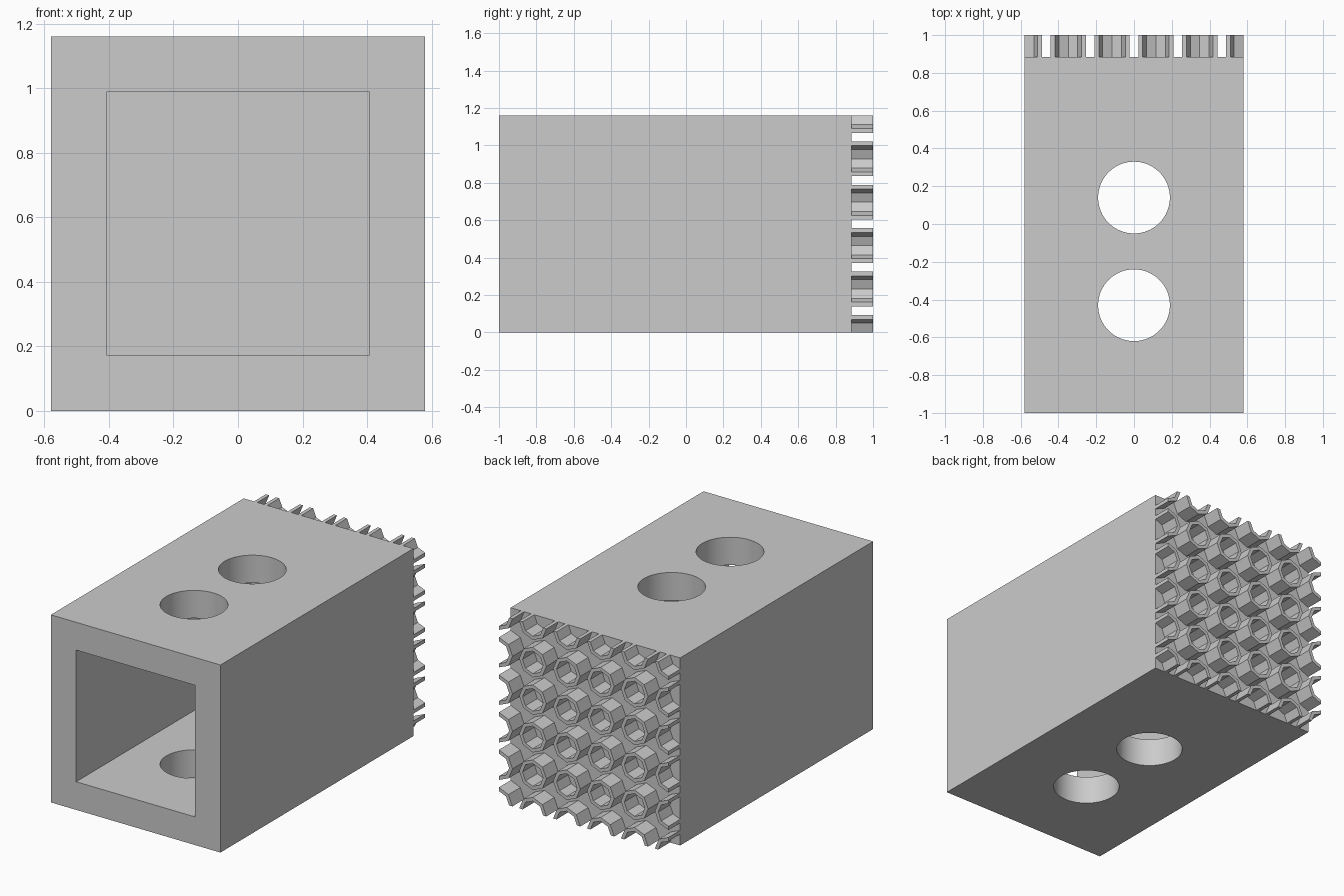
import bpy, bmesh
from math import cos, sin, pi

HALF, HEIGHT = 0.58, 1.16          # half width and height of the block
FRONT, BACK, END = -1.0, 0.885, 1.0

old = bpy.data.objects.get("Cube")
if old:
    bpy.data.objects.remove(old, do_unlink=True)

grey = bpy.data.materials.new("plain grey")
grey.use_nodes = True
colour = (0.6, 0.6, 0.6, 1)
grey.diffuse_color = colour
grey.node_tree.nodes["Principled BSDF"].inputs["Base Color"].default_value = colour


def box(name, lo, hi):
    centre = [(a + b) / 2 for a, b in zip(lo, hi)]
    bpy.ops.mesh.primitive_cube_add(size=1, location=centre)
    ob = bpy.context.object
    ob.name = name
    ob.scale = [b - a for a, b in zip(lo, hi)]
    bpy.ops.object.transform_apply(location=True, scale=True, rotation=False)
    return ob


def cut(target, cutter):
    mod = target.modifiers.new("cut", 'BOOLEAN')
    mod.operation, mod.solver, mod.object = 'DIFFERENCE', 'EXACT', cutter
    bpy.context.view_layer.objects.active = target
    bpy.ops.object.modifier_apply(modifier=mod.name)
    bpy.data.objects.remove(cutter, do_unlink=True)


# Hollow block, open at the front, closed at the back
block = box("hollow_block", (-HALF, FRONT, 0), (HALF, BACK, HEIGHT))
cut(block, box("cavity_cutter", (-0.407, FRONT - 0.1, 0.174), (0.407, 0.71, 0.988)))

# Round holes through the top and bottom walls
for y in (-0.43, 0.14):
    bpy.ops.mesh.primitive_cylinder_add(vertices=64, radius=0.19, depth=2,
                                        location=(0, y, HEIGHT / 2))
    cut(block, bpy.context.object)
block.data.materials.clear()
block.data.materials.append(grey)
bpy.ops.object.select_all(action='DESELECT')
block.select_set(True)
bpy.context.view_layer.objects.active = block
bpy.ops.object.shade_smooth_by_angle(angle=pi / 6)

# Grid of octagonal tubes on the back, trimmed flush with the block sides
OUTER, INNER, SIDES, COUNT = 0.093, 0.07, 8, 6
pitch = HEIGHT / (COUNT - 1)
bm = bmesh.new()


def tube(cx, cz):
    def kept(i):
        a = (i + 0.5) * 2 * pi / SIDES
        return (abs(cx + OUTER * cos(a)) < HALF
                and 0 < cz + OUTER * sin(a) < HEIGHT)

    rings = []
    for i in range(SIDES):
        a = i * 2 * pi / SIDES
        rings.append([bm.verts.new((cx + r * cos(a), y, cz + r * sin(a)))
                      for r, y in ((OUTER, BACK), (OUTER, END), (INNER, END), (INNER, BACK))])
    for i in range(SIDES):
        if not kept(i):
            continue
        p, q = rings[i], rings[(i + 1) % SIDES]
        for k in range(4):             # outside, rim, inside, foot
            n = (k + 1) % 4
            bm.faces.new((p[k], p[n], q[n], q[k]))
        if not kept((i - 1) % SIDES):  # close the trimmed ends
            bm.faces.new(p[::-1])
        if not kept((i + 1) % SIDES):
            bm.faces.new(q)


for col in range(COUNT):
    for row in range(COUNT):
        tube(-HALF + col * pitch, row * pitch)
bmesh.ops.delete(bm, geom=[v for v in bm.verts if not v.link_faces], context='VERTS')
bmesh.ops.recalc_face_normals(bm, faces=bm.faces)
mesh = bpy.data.meshes.new("back_tubes")
bm.to_mesh(mesh)
bm.free()
mesh.materials.append(grey)
tubes = bpy.data.objects.new("back_tubes", mesh)
bpy.context.collection.objects.link(tubes)
